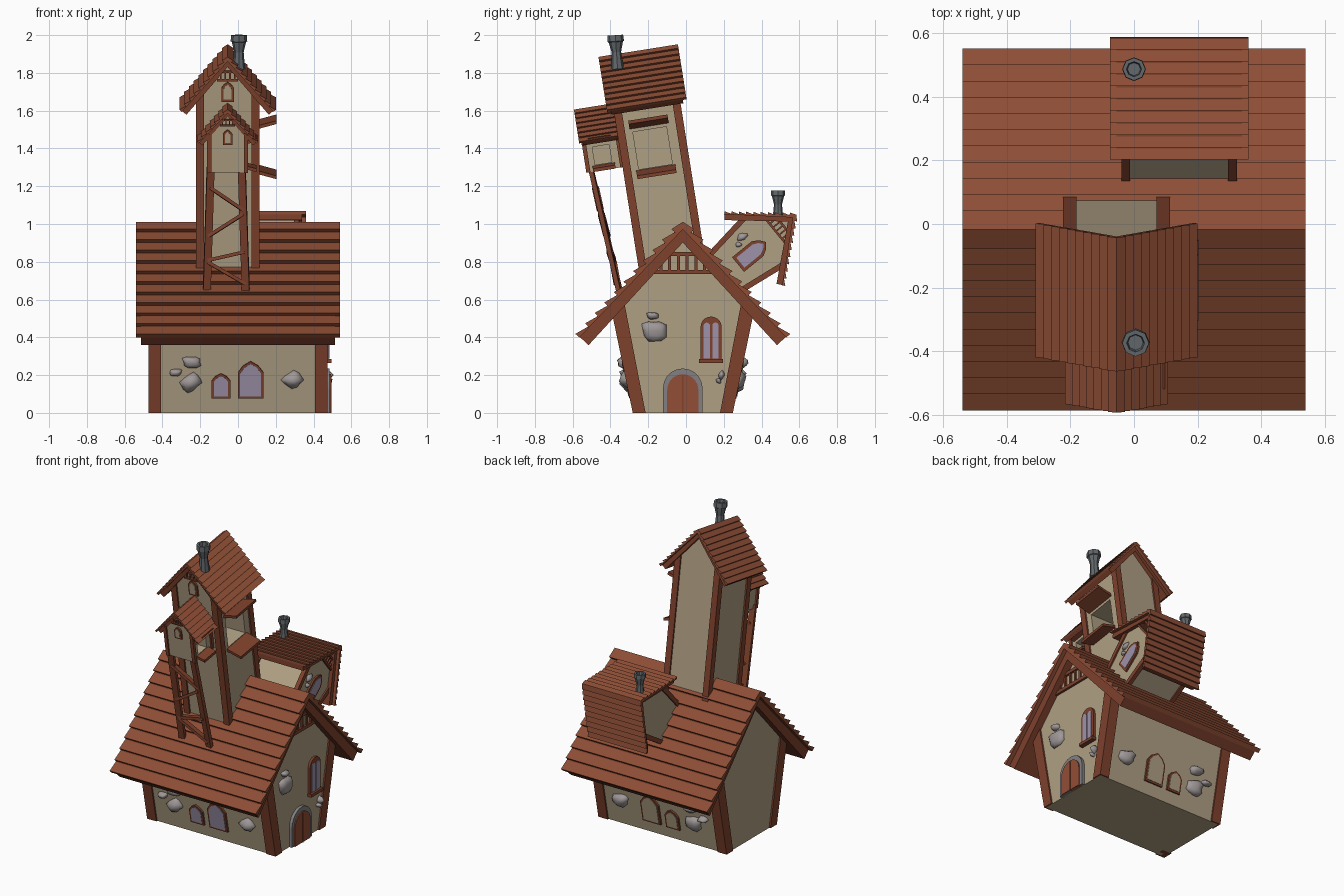
import bpy, bmesh, math, random
from mathutils import Matrix, Vector

if "Cube" in bpy.data.objects:
    bpy.data.objects.remove(bpy.data.objects["Cube"])

random.seed(4)
T = Matrix.Translation
R = lambda deg, ax: Matrix.Rotation(math.radians(deg), 4, ax)


def material(name, rgb):
    m = bpy.data.materials.new(name)
    lin = [(c / 255 / 12.92) if c < 11 else ((c / 255 + .055) / 1.055) ** 2.4 for c in rgb]
    m.diffuse_color = (*lin, 1)
    m.use_nodes = True
    m.node_tree.nodes["Principled BSDF"].inputs["Base Color"].default_value = m.diffuse_color
    return m


WALL = material("plaster", (176, 160, 132))
ROOF = material("roof_tiles", (141, 77, 53))
BEAM = material("timber", (126, 65, 44))
DOOR = material("door_wood", (146, 78, 54))
ROCK = material("rock", (160, 152, 152))
STONE = material("arch_stone", (130, 128, 130))
METAL = material("chimney_grey", (100, 105, 108))
PANE = material("window_glass", (158, 146, 170))


def finish(bm, name, mat, M):
    bm.transform(M)
    bmesh.ops.recalc_face_normals(bm, faces=bm.faces)
    me = bpy.data.meshes.new(name)
    bm.to_mesh(me)
    bm.free()
    me.materials.append(mat)
    ob = bpy.data.objects.new(name, me)
    bpy.context.collection.objects.link(ob)
    return ob


def prism(name, pts, y0, y1, mat, M):
    """Polygon in local x-z, extruded along local y."""
    bm = bmesh.new()
    a = [bm.verts.new((x, y0, z)) for x, z in pts]
    b = [bm.verts.new((x, y1, z)) for x, z in pts]
    bm.faces.new(a)
    bm.faces.new(b[::-1])
    for i in range(len(pts)):
        j = (i + 1) % len(pts)
        bm.faces.new((a[i], b[i], b[j], a[j]))
    return finish(bm, name, mat, M)


def rect(x0, x1, z0, z1):
    return [(x0, z0), (x1, z0), (x1, z1), (x0, z1)]


def beam(name, p, q, w, t, mat, M=Matrix()):
    """Square bar from p to q."""
    p, q = Vector(p), Vector(q)
    rot = (q - p).to_track_quat('Z', 'Y').to_matrix().to_4x4()
    return prism(name, rect(-w / 2, w / 2, 0, (q - p).length), -t / 2, t / 2, mat, M @ T(p) @ rot)


def rock(M, x, y, z, sx, sz, sy=.035):
    bm = bmesh.new()
    bmesh.ops.create_icosphere(bm, subdivisions=2, radius=1)
    k = [random.uniform(-.25, .25) for _ in range(3)]
    for v in bm.verts:
        c = v.co
        f = 1 + .12 * math.sin(4 * c.x + 9 * k[1]) + .1 * math.sin(5 * c.z + 9 * k[2])
        v.co = Vector((c.x * sx + k[0] * sx * c.z, c.y * sy, c.z * sz)) * f
    ob = finish(bm, "wall_rock", ROCK, M @ T((x, y, z)))
    for p in ob.data.polygons:
        p.use_smooth = True


def chimney(x, y, z0, z1, s, lean):
    bm = bmesh.new()
    rings, n, h = [], 8, z1 - z0
    for f, r in ((0, .034), (.3, .028), (.5, .025), (.8, .038), (.82, .044), (1, .042), (1, .028), (.85, .024)):
        rings.append([bm.verts.new((r * s * math.cos(i * math.tau / n), r * s * math.sin(i * math.tau / n), f * h))
                      for i in range(n)])
    for a, b in zip(rings, rings[1:]):
        for i in range(n):
            bm.faces.new((a[i], a[(i + 1) % n], b[(i + 1) % n], b[i]))
    bm.faces.new(rings[0])
    bm.faces.new(rings[-1])
    finish(bm, "chimney", METAL, T((x, y, z0)) @ R(lean, 'X'))


def pointed(cx, z, w, h):
    return [(cx + a * w, z + b * h) for a, b in
            ((-.5, 0), (.5, 0), (.5, .7), (.3, .88), (0, 1), (-.3, .88), (-.5, .7))]


def arch(cx, z, w, h):
    r = w / 2
    return [(cx - r, z), (cx + r, z)] + [(cx + r * math.cos(i * math.pi / 10), z + h - r + r * math.sin(i * math.pi / 10))
                                         for i in range(11)]


def window(M, cx, z, w, h, y, pane=PANE, f=.012):
    prism("window_frame", pointed(cx, z, w, h), y - .012, y + .01, BEAM, M)
    prism("window_pane", pointed(cx, z + f, w - 2 * f, h - 2 * f), y - .015, y, pane, M)


def slats(M, y, z0, z1, w0, w1, n, t):
    """Small timber lattice in the gable tip."""
    prism("gable_beam", rect(-w0, w0, z0, z0 + t), y - .015, y, BEAM, M)
    prism("gable_collar", rect(-w1, w1, z1, z1 + t), y - .015, y, BEAM, M)
    for i in range(n):
        x = (i / (n - 1) * 2 - 1) * w0 * .68
        prism("gable_slat", rect(x - t * .35, x + t * .35, z0, z1 + t * .5), y - .01, y, BEAM, M)


def house(name, M, wall, d, roof, rd, rows, step, th, post):
    """Gabled block: ridge along local y, plaster walls, posts, roof deck, stepped tiles."""
    (hb, zb), (he, ze), za = wall
    hw, zt, zv = roof
    body = prism(name + "_walls", [(-hb, zb), (hb, zb), (he, ze), (0, za), (-he, ze)], -d, d, WALL, M)
    o, w = .01, post
    for sx in (1, -1):
        for sy in (1, -1):
            pts = [(sx * (hb + o), zb), (sx * (he + o), ze), (sx * (he + o - w), ze + w * .6), (sx * (hb + o - w), zb)]
            prism(name + "_post", pts, sy * (d + o), sy * (d + o - w), BEAM, M)
    # sawtooth tile profile
    L = math.hypot(hw, zt - zv)
    dx, dz = hw / L, (zv - zt) / L
    nx, nz = -dz, dx
    side = []
    for i in range(rows):
        a, b = L * i / rows, L * (i + 1) / rows
        side += [(dx * a - nx * step * .5 * (i > 0), zt + dz * a - nz * step * .5),
                 (dx * b + nx * step * .5, zt + dz * b + nz * step * .5)]
    e = (dx * L - nx * step * .7, zt + dz * L - nz * step * .7)
    low = (0, zt - step * .7 / nz - step)
    left = [(-x, z) for x, z in side[1:] + [e]]
    prism(name + "_roof_tiles", side + [e, low] + left[::-1], -rd, rd, ROOF, M)
    # timber deck below the tiles
    top = zt - step * .6
    q = L - step * .6
    E = (dx * q, top + dz * q)
    F = (E[0] - nx * th, E[1] - nz * th)
    prism(name + "_roof_deck", [(0, top), E, F, (0, top - th / nz), (-F[0], F[1]), (-E[0], E[1])],
          -rd + .6 * step + .012, rd - .6 * step - .012, BEAM, M)
    return body


def side_opening(body, M, x, y, z0, z1, hy, depth, out):
    """Cut a recess in the +x wall, with a plank above and below."""
    zc = (z0 + z1) / 2
    cut = prism("opening_cutter", rect(x - depth, x + .05, z0, z1), y - hy, y + hy, WALL, M)
    m = body.modifiers.new("opening", 'BOOLEAN')
    m.object, m.operation, m.solver = cut, 'DIFFERENCE', 'EXACT'
    bpy.context.view_layer.objects.active = body
    bpy.ops.object.modifier_apply(modifier=m.name)
    bpy.data.objects.remove(cut)
    for s, z in ((1, z1 + .015), (-1, z0 - .02)):
        r = s * out * .3
        prism("opening_plank", [(x - .01, z), (x + out, z + r), (x + out, z + r + .018), (x - .01, z + .018)],
              y - hy - .015, y + hy + .015, BEAM, M)


# main house, gable end facing +x
C = -.017
MH = T((0, C, 0)) @ R(90, 'Z')
house("main", MH, ((.255, 0), (.365, .53), .93), .465, (.56, 1.02, .41), .54, 11, .024, .07, .068)
yf = -.465
slats(MH, yf, .735, .83, .17, .09, 6, .022)
prism("door_arch", arch(.0, 0, .21, .235), yf - .02, yf + .01, STONE, MH)
prism("door", arch(.0, 0, .165, .205), yf - .027, yf, DOOR, MH)
prism("door_seam", rect(-.004, .004, 0, .195), yf - .03, yf, BEAM, MH)
prism("gable_window_frame", arch(.15, .275, .112, .235), yf - .015, yf + .01, BEAM, MH)
prism("gable_window_sill", rect(.087, .213, .265, .285), yf - .03, yf, BEAM, MH)
for s in (-1, 1):
    prism("gable_window_pane", arch(.15 + s * .023, .288, .034, .19), yf - .019, yf, PANE, MH)
for x, z, sx, sz in ((-.15, .435, .062, .058), (-.16, .515, .03, .02), (.205, .2, .018, .025), (.19, .17, .014, .014)):
    rock(MH, x, yf, z, sx, sz)

# long walls: windows and rocks, same on front and back
for s in (0, 1):
    k = 1 - 2 * s
    MW = T((0, C, 0)) @ R(180 * s, 'Z') @ T((0, -.255, 0)) @ R(11.7, 'X')
    glass = WALL if s else PANE
    window(MW, k * -.09, .08, .1, .135, 0, glass)
    window(MW, k * .067, .08, .135, .2, 0, glass)
    for x, z, sx, sz in ((-.245, .275, .045, .032), (-.25, .165, .062, .05), (-.33, .22, .03, .02), (.29, .18, .062, .045)):
        rock(MW, k * x, 0, z, sx, sz, .04)

# leaning tower
MT = T((-.055, -.21, 1.645)) @ R(9, 'X')
tower = house("tower", MT, ((.158, -.95), (.158, .045), .24), .168, (.25, .281, -.012), .213, 10, .014, .035, .042)
side_opening(tower, MT, .158, -.005, -.345, -.145, .09, .25, .1)
window(MT, 0, .03, .065, .105, -.168, WALL)
slats(MT, -.168, .14, .185, .055, .03, 4, .012)

# small turret hung on the tower front
MU = MT @ T((0, -.27, -.13))
turret = house("turret", MU, ((.098, -.19), (.098, .01), .125), .092, (.158, .155, -.025), .115, 7, .011, .026, .022)
side_opening(turret, MU, .098, -.005, -.155, -.06, .045, .16, .055)
window(MU, 0, -.04, .05, .08, -.092, WALL, .01)
slats(MU, -.092, .06, .09, .04, .02, 4, .008)

# braced stilts under the turret
legs = [(Vector((-.145, -.505, 1.3)), Vector((-.165, -.35, .65))),
        (Vector((.02, -.505, 1.3)), Vector((.042, -.35, .62)))]
for a, b in legs:
    beam("stilt_leg", a, b, .04, .024, BEAM)
at = lambda i, z: legs[i][0].lerp(legs[i][1], (1.3 - z) / .66)
for zl, zr in ((1.19, 1.08), (.93, 1.06), (.8, .865), (.79, .7)):
    beam("stilt_brace", at(0, zl), at(1, zr), .035, .018, BEAM)

# tilted dormer growing out of the back roof slope
MD = T((.142, .37, .875)) @ R(90, 'Z') @ R(50.8, 'Y')
house("dormer", MD, ((.11, -.35), (.165, .045), .24), .172, (.25, .281, -.012), .218, 10, .014, .035, .028)
window(MD, .01, -.13, .1, .19, -.172, PANE, .016)
slats(MD, -.172, .13, .18, .075, .035, 5, .012)
rock(MD, -.09, -.172, -.02, .02, .03, .02)
rock(MD, -.07, -.172, -.06, .015, .015, .02)

# chimneys
chimney(.005, -.362, 1.82, 2.0, 1.0, 4)
chimney(.0, .487, 1.03, 1.178, .85, 0)
